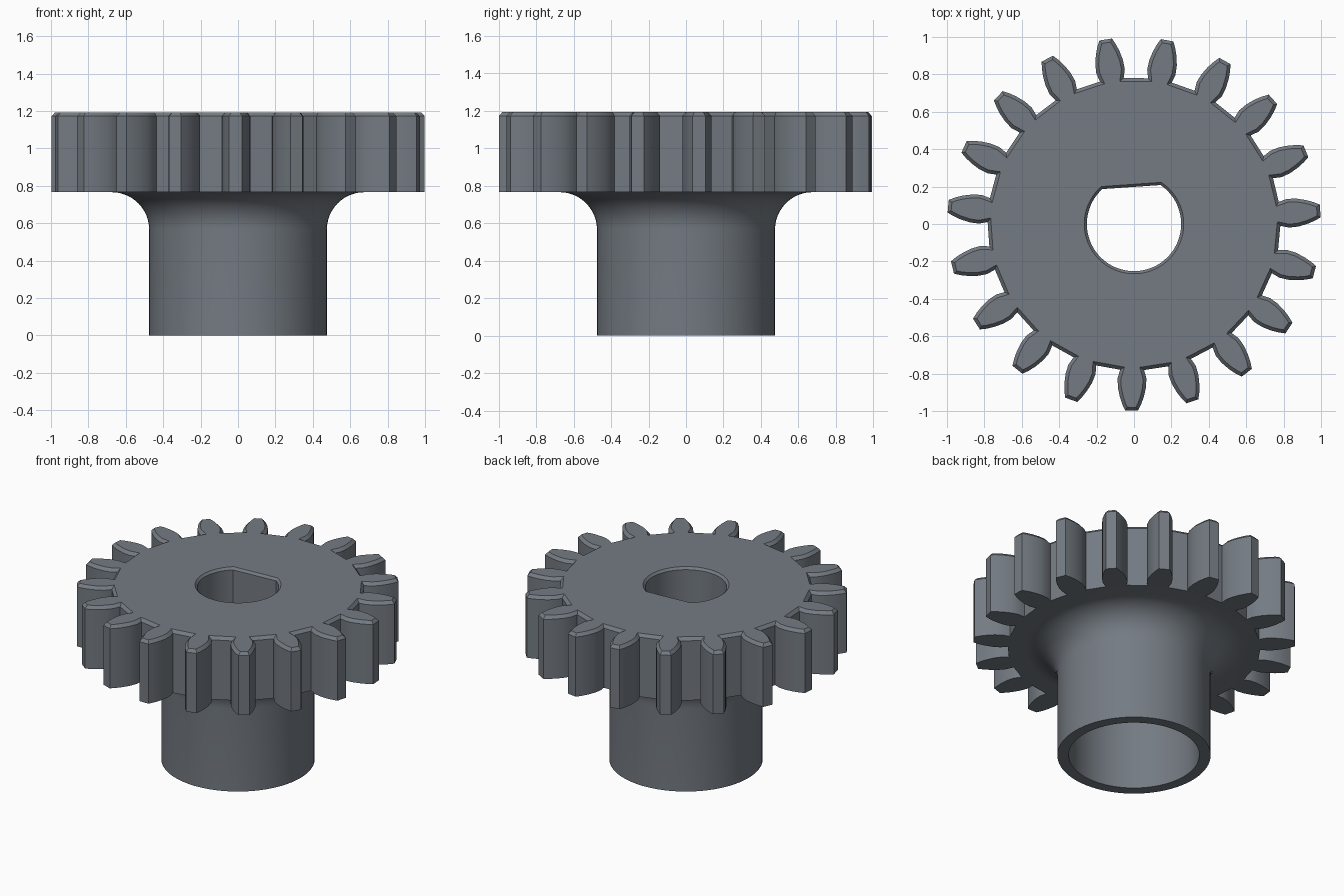
import bpy, bmesh
from math import sin, cos, pi, radians, acos, sqrt

cube = bpy.data.objects.get("Cube")
if cube:
    bpy.data.objects.remove(cube, do_unlink=True)

TEETH, PHASE = 19, radians(4)
TOP, UNDERSIDE = 1.193, 0.766
HUB_R, FILLET = 0.475, 0.2

steel = bpy.data.materials.new("blue grey steel")
steel.use_nodes = True
colour = (0.175, 0.198, 0.225, 1)
steel.diffuse_color = colour
steel.node_tree.nodes["Principled BSDF"].inputs["Base Color"].default_value = colour


def add_object(name, bm):
    bmesh.ops.recalc_face_normals(bm, faces=bm.faces)
    mesh = bpy.data.meshes.new(name)
    bm.to_mesh(mesh)
    bm.free()
    mesh.materials.append(steel)
    obj = bpy.data.objects.new(name, mesh)
    bpy.context.collection.objects.link(obj)
    return obj


def loft(name, sections):
    """Closed solid through a stack of (outline, height) sections."""
    bm = bmesh.new()
    rings = [[bm.verts.new((x, y, z)) for x, y in pts] for pts, z in sections]
    for a, b in zip(rings, rings[1:]):
        n = len(a)
        for i in range(n):
            j = (i + 1) % n
            bm.faces.new((a[i], a[j], b[j], b[i]))
    bm.faces.new(rings[0][::-1])
    bm.faces.new(rings[-1])
    return add_object(name, bm)


def circle(r, n=96):
    return [(r * cos(2 * pi * i / n), r * sin(2 * pi * i / n)) for i in range(n)]


def d_outline(r, flat, n=72):
    """Circle cut by one flat, turned with the teeth."""
    half = acos(flat / r)
    mid = pi / 2 + PHASE
    return [(r * cos(a), r * sin(a)) for a in
            (mid + half + (2 * pi - 2 * half) * i / n for i in range(n + 1))]


def gear_outline():
    flank = [(0.78, 0.064), (0.825, 0.077), (0.875, 0.075),
             (0.925, 0.064), (0.965, 0.050), (0.998, 0.034)]
    tooth = [(r, -w) for r, w in flank] + [(r, w) for r, w in reversed(flank)]
    pts = []
    for k in range(TEETH):
        a = PHASE + 2 * pi * k / TEETH
        pts += [(r * cos(a) - w * sin(a), r * sin(a) + w * cos(a)) for r, w in tooth]
    return pts


def inset(pts, d):
    """Move every edge of a counter-clockwise outline inward by d."""
    out = []
    for i, (x, y) in enumerate(pts):
        (px, py), (qx, qy) = pts[i - 1], pts[(i + 1) % len(pts)]
        l1, l2 = sqrt((x-px)**2 + (y-py)**2), sqrt((qx-x)**2 + (qy-y)**2)
        n1 = (-(y - py) / l1, (x - px) / l1)
        n2 = (-(qy - y) / l2, (qx - x) / l2)
        k = d / (1 + n1[0] * n2[0] + n1[1] * n2[1])
        out.append((x + k * (n1[0] + n2[0]), y + k * (n1[1] + n2[1])))
    return out


def combine(target, other, operation):
    mod = target.modifiers.new(other.name, 'BOOLEAN')
    mod.operation, mod.object, mod.solver = operation, other, 'EXACT'
    bpy.context.view_layer.objects.active = target
    bpy.ops.object.modifier_apply(modifier=mod.name)
    bpy.data.objects.remove(other, do_unlink=True)


# Toothed wheel with a chamfered top rim
outline = gear_outline()
gear = loft("gear_with_hub", [(outline, UNDERSIDE), (outline, TOP - 0.02),
                              (inset(outline, 0.018), TOP)])

# Hub that flares into the wheel through a fillet
sections = [(circle(HUB_R), 0)]
for i in range(13):
    a = pi / 2 * i / 12
    sections.append((circle(HUB_R + FILLET * (1 - cos(a))),
                     UNDERSIDE - FILLET + FILLET * sin(a)))
sections.append((circle(HUB_R + FILLET), 1.0))
combine(gear, loft("hub", sections), 'UNION')

# Wide socket from below, D-shaped bore with a chamfered mouth above
combine(gear, loft("socket", [(circle(0.405), -0.1), (circle(0.405), 0.7)]), 'DIFFERENCE')
bore, mouth = d_outline(0.252, 0.198), d_outline(0.266, 0.212)
combine(gear, loft("bore", [(bore, 0.5), (bore, TOP - 0.015),
                            (mouth, TOP), (mouth, TOP + 0.1)]), 'DIFFERENCE')

# Smooth shading with crisp edges
bpy.ops.object.select_all(action='DESELECT')
gear.select_set(True)
bpy.context.view_layer.objects.active = gear
bpy.ops.object.shade_smooth_by_angle(angle=radians(25))
